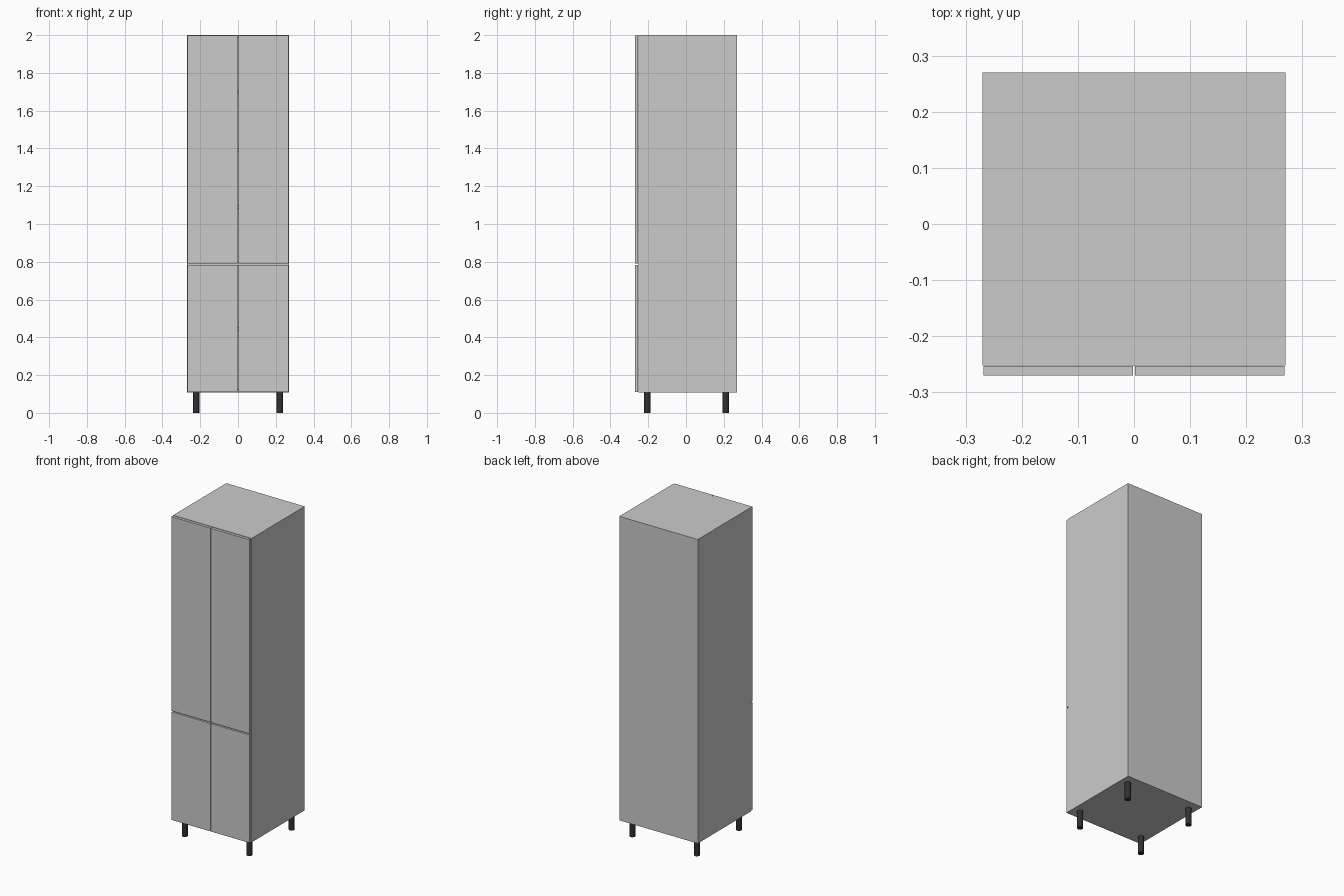
import bpy

if "Cube" in bpy.data.objects:
    bpy.data.objects.remove(bpy.data.objects["Cube"])

W, T = 0.27, 0.016            # half width, board thickness
Y0, Y1 = -0.252, 0.27         # carcass front and back
Z0, Z1 = 0.108, 2.0           # carcass bottom and top

dark = bpy.data.materials.new("dark_leg")
dark.diffuse_color = (0.03, 0.03, 0.03, 1)
dark.use_nodes = True
dark.node_tree.nodes["Principled BSDF"].inputs["Base Color"].default_value = dark.diffuse_color


def board(name, x0, x1, y0, y1, z0, z1):
    bpy.ops.mesh.primitive_cube_add(
        size=1, location=((x0 + x1) / 2, (y0 + y1) / 2, (z0 + z1) / 2))
    ob = bpy.context.object
    ob.name = name
    ob.scale = (x1 - x0, y1 - y0, z1 - z0)
    bpy.ops.object.transform_apply(location=False, rotation=False, scale=True)
    return ob


# Carcass
IN = W - T
board("left_side", -W, -IN, Y0, Y1, Z0, Z1)
board("right_side", IN, W, Y0, Y1, Z0, Z1)
board("top_panel", -IN, IN, Y0, Y1, Z1 - T, Z1)
board("bottom_panel", -IN, IN, Y0, Y1, Z0, Z0 + T)
board("back_panel", -IN, IN, Y1 - 0.004, Y1, Z0 + T, Z1 - T)

# Shelves
for i, z in enumerate((0.445, 0.787, 1.09, 1.393, 1.697)):
    board(f"shelf_{i + 1}", -IN, IN, Y0 + 0.005, Y1 - 0.004, z - T / 2, z + T / 2)

# Doors: a lower and an upper pair
for level, z0, z1 in (("lower", 0.111, 0.783), ("upper", 0.79, 1.998)):
    for side, x0, x1 in (("left", -0.268, -0.002), ("right", 0.002, 0.268)):
        board(f"{level}_{side}_door", x0, x1, -0.27, Y0 - 0.001, z0, z1)

# Legs
for depth, y in (("front", -0.205), ("back", 0.21)):
    for side, x in (("left", -0.222), ("right", 0.222)):
        bpy.ops.mesh.primitive_cylinder_add(
            vertices=24, radius=0.017, depth=Z0, location=(x, y, Z0 / 2))
        leg = bpy.context.object
        leg.name = f"{depth}_{side}_leg"
        leg.data.materials.append(dark)
        bpy.ops.object.shade_smooth_by_angle()
